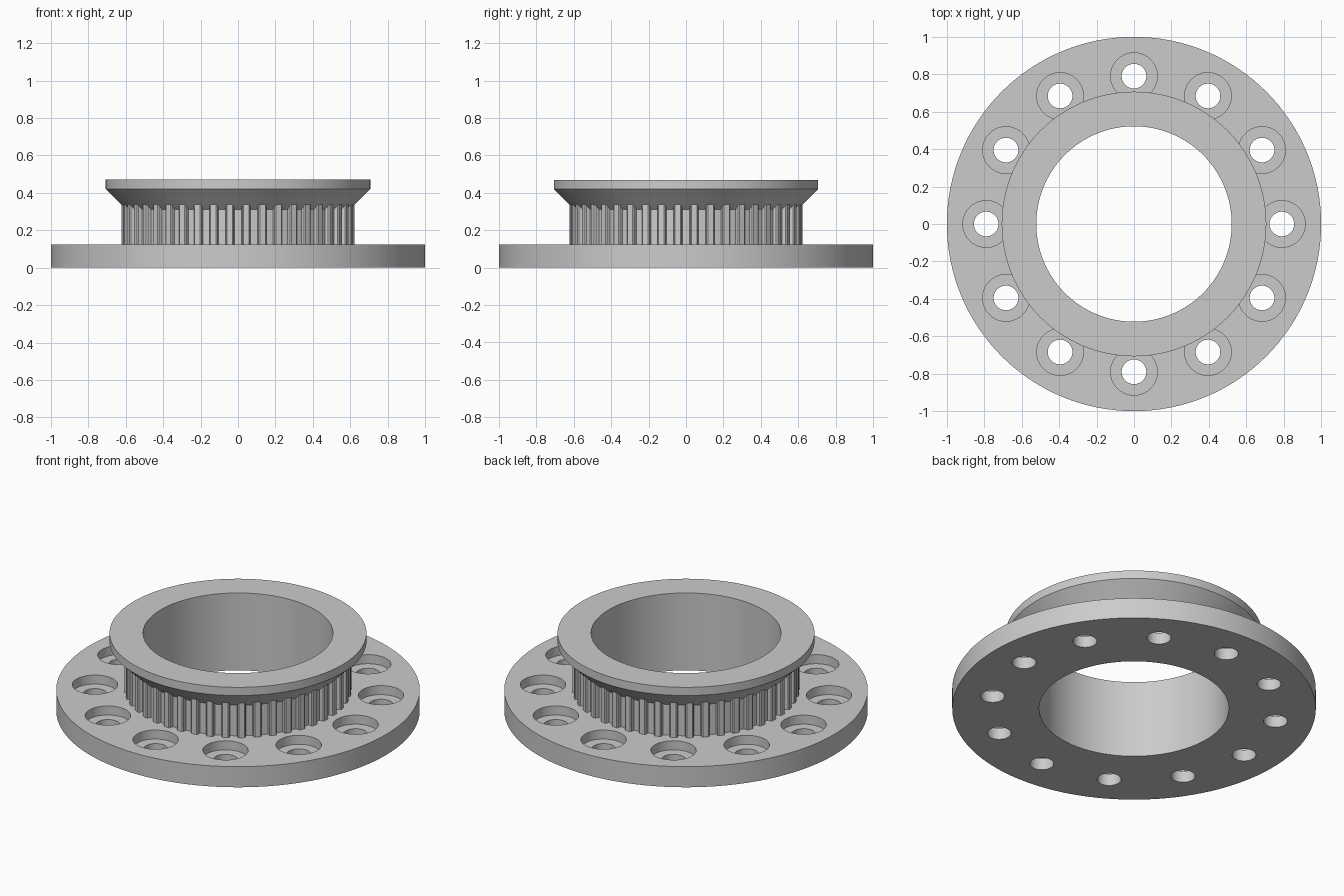
import bpy, bmesh, math

if "Cube" in bpy.data.objects:
    bpy.data.objects.remove(bpy.data.objects["Cube"])

TAU = 2 * math.pi
BORE, ROOT, TIP, RIM = 0.522, 0.598, 0.624, 0.707
BASE_TOP, RIM_LOW, TOP = 0.125, 0.42, 0.47
TEETH, BOLTS, BOLT_R = 44, 12, 0.79

grey = bpy.data.materials.new("grey metal")
grey.diffuse_color = (0.6, 0.6, 0.6, 1)
grey.use_nodes = True
grey.node_tree.nodes["Principled BSDF"].inputs["Base Color"].default_value = grey.diffuse_color


def make_object(name, bm):
    bmesh.ops.recalc_face_normals(bm, faces=bm.faces[:])
    mesh = bpy.data.meshes.new(name)
    bm.to_mesh(mesh)
    bm.free()
    mesh.materials.append(grey)
    obj = bpy.data.objects.new(name, mesh)
    bpy.context.collection.objects.link(obj)
    return obj


def lathe(bm, profile, segments, centre=(0, 0)):
    """Spin a closed (radius, z) loop around a vertical axis."""
    rings = []
    for i in range(segments):
        a = TAU * i / segments
        rings.append([bm.verts.new((centre[0] + r * math.cos(a),
                                    centre[1] + r * math.sin(a), z)) for r, z in profile])
    n = len(profile)
    for i in range(segments):
        p, q = rings[i], rings[(i + 1) % segments]
        for j in range(n):
            k = (j + 1) % n
            bm.faces.new((p[j], q[j], q[k], p[k]))


def stepped_plug(bm, steps, segments, centre):
    """Solid stepped cylinder with flat caps."""
    rings = [[bm.verts.new((centre[0] + r * math.cos(TAU * i / segments),
                            centre[1] + r * math.sin(TAU * i / segments), z))
              for i in range(segments)] for r, z in steps]
    for p, q in zip(rings, rings[1:]):
        for i in range(segments):
            k = (i + 1) % segments
            bm.faces.new((p[i], p[k], q[k], q[i]))
    bm.faces.new(rings[0])
    bm.faces.new(rings[-1])


# Flange, hub core and flared rim turned as one body
bm = bmesh.new()
lathe(bm, [(BORE, 0), (1, 0), (1, BASE_TOP), (ROOT, BASE_TOP),
           (ROOT, RIM_LOW - (RIM - ROOT)), (RIM, RIM_LOW), (RIM, TOP), (BORE, TOP)], 128)
body = make_object("flanged_pulley_body", bm)

# Counterbored bolt holes
bm = bmesh.new()
for i in range(BOLTS):
    a = TAU * i / BOLTS
    stepped_plug(bm, [(0.066, -0.1), (0.066, 0.07), (0.125, 0.07), (0.125, 0.2)],
                 40, (BOLT_R * math.cos(a), BOLT_R * math.sin(a)))
cutter = make_object("bolt_hole_cutter", bm)
cutter.hide_render = True
cut = body.modifiers.new("bolt holes", 'BOOLEAN')
cut.operation = 'DIFFERENCE'
cut.solver = 'EXACT'
cut.object = cutter
bpy.context.view_layer.objects.active = body
body.select_set(True)
bpy.ops.object.modifier_apply(modifier=cut.name)
bpy.data.objects.remove(cutter)
bpy.ops.object.shade_smooth_by_angle(angle=math.radians(30))

# Belt teeth around the hub, with a groove on each axis
bm = bmesh.new()
section = [(ROOT - 0.01, -0.025), (TIP - 0.006, -0.021), (TIP, -0.015),
           (TIP, 0.015), (TIP - 0.006, 0.021), (ROOT - 0.01, 0.025)]
for i in range(TEETH):
    a = TAU * (i + 0.5) / TEETH
    c, s = math.cos(a), math.sin(a)
    low, high = [[bm.verts.new((r * c - t * s, r * s + t * c, z)) for r, t in section]
                 for z in (BASE_TOP - 0.005, 0.35)]
    n = len(section)
    for j in range(n):
        k = (j + 1) % n
        bm.faces.new((low[j], low[k], high[k], high[j]))
    bm.faces.new(low)
    bm.faces.new(high)
make_object("belt_teeth", bm)
